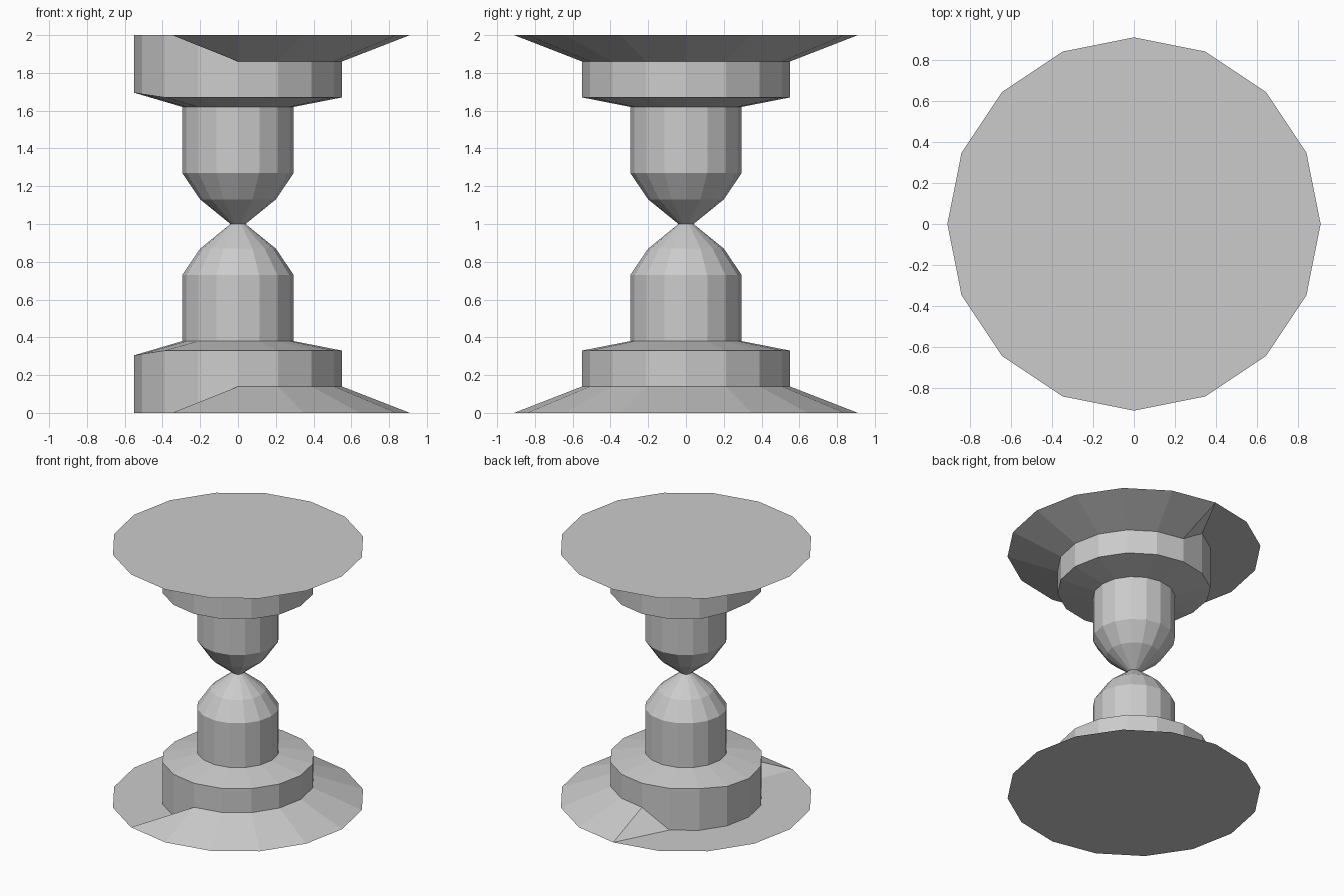
import bpy
import bmesh
from math import cos, sin, pi

if "Cube" in bpy.data.objects:
    bpy.data.objects.remove(bpy.data.objects["Cube"])

SIDES = 16
# lower half profile, from the foot rim up to the waist: (radius, height)
PROFILE = [(0.91, 0.0), (0.55, 0.14), (0.55, 0.33), (0.295, 0.38),
           (0.295, 0.73), (0.20, 0.87), (0.04, 1.0)]


def ring_height(level, i, z):
    # the -x half of the collar foot drops flat onto the rim
    if level == 1 and 4 < i < 12:
        return 0.0
    # the collar's top edge dips slightly at -x
    if level == 2:
        return {7: 0.312, 8: 0.305, 9: 0.312}.get(i, z)
    return z


bm = bmesh.new()
rings = []
for level, (r, z) in enumerate(PROFILE):
    rings.append([bm.verts.new((r * cos(2 * pi * i / SIDES),
                                r * sin(2 * pi * i / SIDES),
                                ring_height(level, i, z)))
                  for i in range(SIDES)])

# side walls
for level, (low, high) in enumerate(zip(rings, rings[1:])):
    for i in range(SIDES):
        j = (i + 1) % SIDES
        a, b, c, d = low[i], low[j], high[j], high[i]
        if level == 0 and i in (4, 11):
            # twisted flange panels where the slope meets the flat part
            bm.faces.new((a, b, c))
            bm.faces.new((a, c, d))
        else:
            bm.faces.new((a, b, c, d))

# solid end disc
bm.faces.new(list(reversed(rings[0])))

mesh = bpy.data.meshes.new("double_pedestal")
bm.to_mesh(mesh)
bm.free()
pedestal = bpy.data.objects.new("double_pedestal", mesh)
bpy.context.collection.objects.link(pedestal)

# upper half mirrored about the waist
centre = bpy.data.objects.new("mirror_centre", None)
centre.location.z = 1.0
centre.hide_render = True
bpy.context.collection.objects.link(centre)
mirror = pedestal.modifiers.new("upper_half", 'MIRROR')
mirror.use_axis = (False, False, True)
mirror.mirror_object = centre
